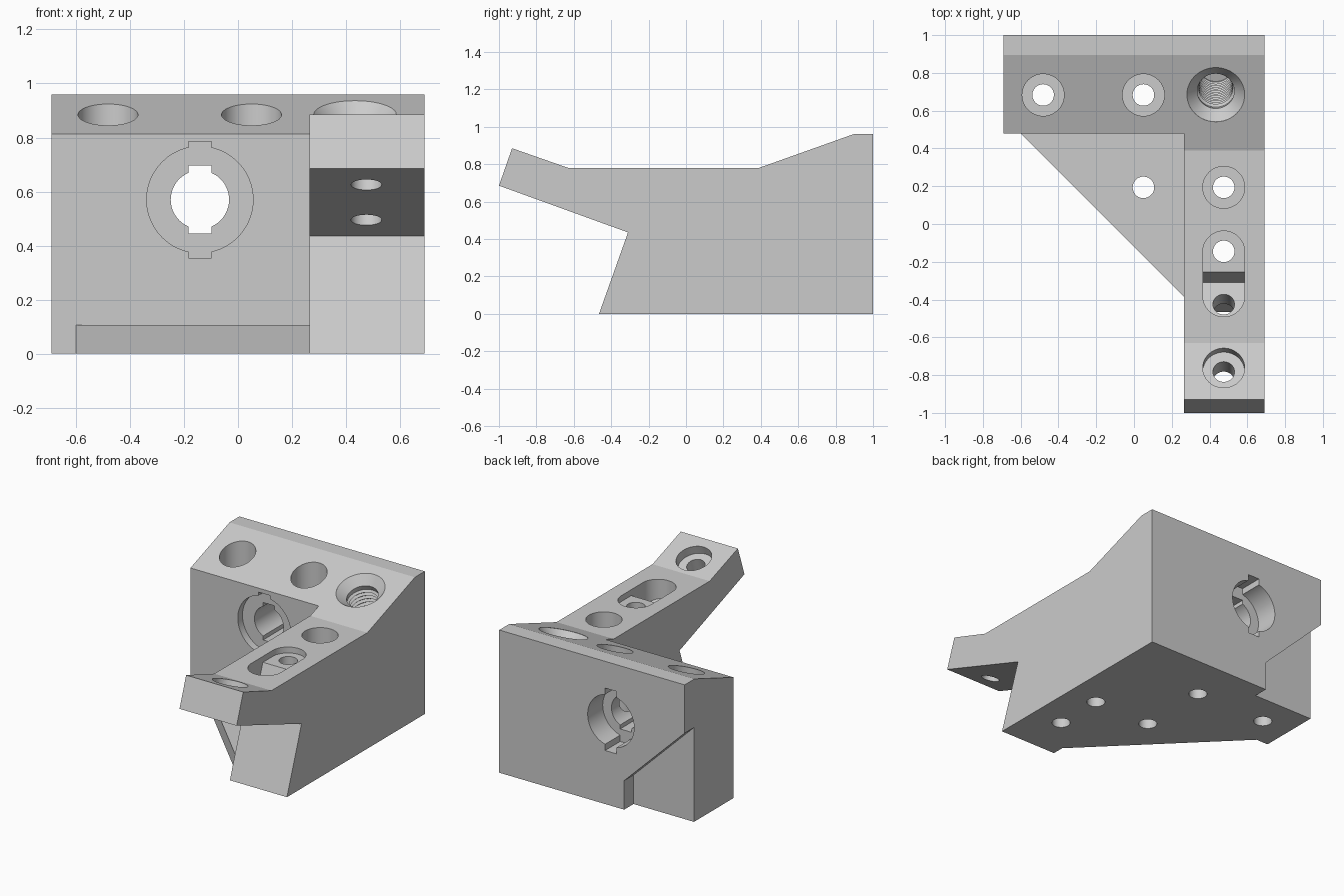
import bpy
import bmesh
from math import sin, cos, pi, radians
from mathutils import Vector, Matrix

if "Cube" in bpy.data.objects:
    bpy.data.objects.remove(bpy.data.objects["Cube"], do_unlink=True)

grey = bpy.data.materials.new("light grey")
grey.use_nodes = True
grey.diffuse_color = (0.6, 0.6, 0.6, 1)
grey.node_tree.nodes["Principled BSDF"].inputs["Base Color"].default_value = (0.6, 0.6, 0.6, 1)


def make_object(name, bm):
    bmesh.ops.recalc_face_normals(bm, faces=bm.faces)
    mesh = bpy.data.meshes.new(name)
    bm.to_mesh(mesh)
    bm.free()
    mesh.materials.append(grey)
    obj = bpy.data.objects.new(name, mesh)
    bpy.context.collection.objects.link(obj)
    return obj


def prism(name, outline, axis, start, end):
    """Extrude a 2D outline along one world axis."""
    def place(u, v, t):
        return {"x": (t, u, v), "y": (u, t, v), "z": (u, v, t)}[axis]
    bm = bmesh.new()
    low = [bm.verts.new(place(u, v, start)) for u, v in outline]
    high = [bm.verts.new(place(u, v, end)) for u, v in outline]
    bm.faces.new(low)
    bm.faces.new(high)
    for i in range(len(low)):
        j = (i + 1) % len(low)
        bm.faces.new((low[i], low[j], high[j], high[i]))
    return make_object(name, bm)


def lathe(name, profile, origin, direction, segments=48):
    """Closed solid of revolution; profile holds (radius, height) pairs."""
    turn = Vector(direction).to_track_quat("Z", "Y").to_matrix().to_4x4()
    matrix = Matrix.Translation(origin) @ turn
    bm = bmesh.new()
    rings = []
    for r, h in profile:
        angles = [2 * pi * i / segments for i in range(segments)]
        rings.append([bm.verts.new(matrix @ Vector((r * cos(a), r * sin(a), h))) for a in angles])
    for lower, upper in zip(rings, rings[1:]):
        for i in range(segments):
            j = (i + 1) % segments
            bm.faces.new((lower[i], lower[j], upper[j], upper[i]))
    bm.faces.new(rings[0])
    bm.faces.new(rings[-1])
    return make_object(name, bm)


def boolean(target, tool, operation="DIFFERENCE"):
    mod = target.modifiers.new("cut", "BOOLEAN")
    mod.object = tool
    mod.operation = operation
    mod.solver = "EXACT"
    bpy.context.view_layer.objects.active = target
    bpy.ops.object.modifier_apply(modifier=mod.name)
    bpy.data.objects.remove(tool, do_unlink=True)


def rectangle(u0, u1, v0, v1):
    return [(u0, v0), (u1, v0), (u1, v1), (u0, v1)]


# Side profile of the whole block with its raised arm
side = [(-0.465, 0), (1, 0), (1, 0.96), (0.895, 0.96), (0.39, 0.78),
        (-0.63, 0.78), (-0.93, 0.885), (-1, 0.685), (-0.31, 0.435)]
bracket = prism("mounting_bracket", side, "x", -0.69, 0.69)

# Open corner between wall and arm, leaving the triangular gusset
boolean(bracket, prism("corner", rectangle(-1, 0.265, -1.2, 0.48), "z", 0.107, 2))
boolean(bracket, prism("gusset_trim", [(-1, 0.48), (-0.6, 0.48), (0.265, -0.385),
                                       (0.265, -1.2), (-1, -1.2)], "z", -1, 0.2))

# Sloped relief on the back of the wall
boolean(bracket, prism("back_relief", [(-0.24, -0.2), (-0.24, 0.195), (-0.69, 0.635),
                                       (-0.8, 0.743), (-0.8, -0.2)], "y", 0.9, 1.2))

# Keyed bore: front recess, middle lip, back recess
BORE_X, BORE_Z, KEY = -0.141, 0.57, 0.043
for radius, key_reach, y0, y1 in ((0.108, 0.126, 0.4, 1.1),
                                  (0.197, 0.215, 0.4, 0.53),
                                  (0.173, 0.21, 0.84, 1.1)):
    boolean(bracket, lathe("bore", [(radius, 0), (radius, y1 - y0)],
                           (BORE_X, y0, BORE_Z), (0, 1, 0)))
    boolean(bracket, prism("key", rectangle(BORE_X - KEY, BORE_X + KEY,
                                            BORE_Z - key_reach, BORE_Z + key_reach),
                           "y", y0, y1))

# Vertical screw holes, counterbored down to the base thickness
HOLE, HEAD, FLOOR = 0.057, 0.111, 0.107
for x, y in ((-0.481, 0.683), (0.05, 0.683), (0.475, 0.194)):
    boolean(bracket, lathe("screw_hole", [(HOLE, -0.2), (HOLE, FLOOR), (HEAD, FLOOR), (HEAD, 1.3)],
                           (x, y, 0), (0, 0, 1)))
for x, y in ((0.05, 0.194), (0.475, -0.145)):
    boolean(bracket, lathe("plain_hole", [(HOLE, -0.2), (HOLE, 1.3)], (x, y, 0), (0, 0, 1)))

# Rounded slot in the arm with a flat floor stepping to a tilted floor
ARM_X = 0.475
slot_outline = []
for centre, first in ((-0.148, 0), (-0.38, pi)):
    for i in range(25):
        a = first + pi * i / 24
        slot_outline.append((ARM_X + HEAD * cos(a), centre + HEAD * sin(a)))
slot = prism("slot", slot_outline, "z", 0.4, 1.2)
slot_floor = prism("slot_floor", [(0.1, 0.74), (-0.255, 0.74), (-0.31, 0.59), (-0.6, 0.695),
                                  (-0.6, 1), (0.1, 1)], "x", 0.2, 0.8)
boolean(slot, slot_floor, "INTERSECT")
boolean(bracket, slot)

# Tilted screw holes through the arm, square to its underside
tilt = radians(20)
axis = Vector((0, sin(tilt), cos(tilt)))
boolean(bracket, lathe("tip_hole", [(HOLE, -0.4), (HOLE, -0.06), (HEAD, -0.06), (HEAD, 0.2)],
                       (ARM_X, -0.762, 0.826), axis))
boolean(bracket, lathe("slot_hole", [(HOLE, -0.15), (HOLE, 0.18)],
                       (ARM_X, -0.475, 0.496), axis))

# Threaded socket with a countersunk mouth, square to the sloped top
thread = [(0.09, -0.45)]
pitch = 0.026
for i in range(14):
    h = -0.44 + pitch * i
    thread += [(0.09, h), (0.103, h + pitch / 2)]
thread += [(0.098, -0.055), (0.153, 0), (0.153, 0.12)]
boolean(bracket, lathe("threaded_socket", thread, (0.433, 0.685, 0.885),
                       (0, -sin(tilt), cos(tilt))))

# Smooth hole walls, crisp everywhere else
bpy.ops.object.select_all(action="DESELECT")
bracket.select_set(True)
bpy.context.view_layer.objects.active = bracket
bpy.ops.object.shade_smooth_by_angle(angle=radians(12))
